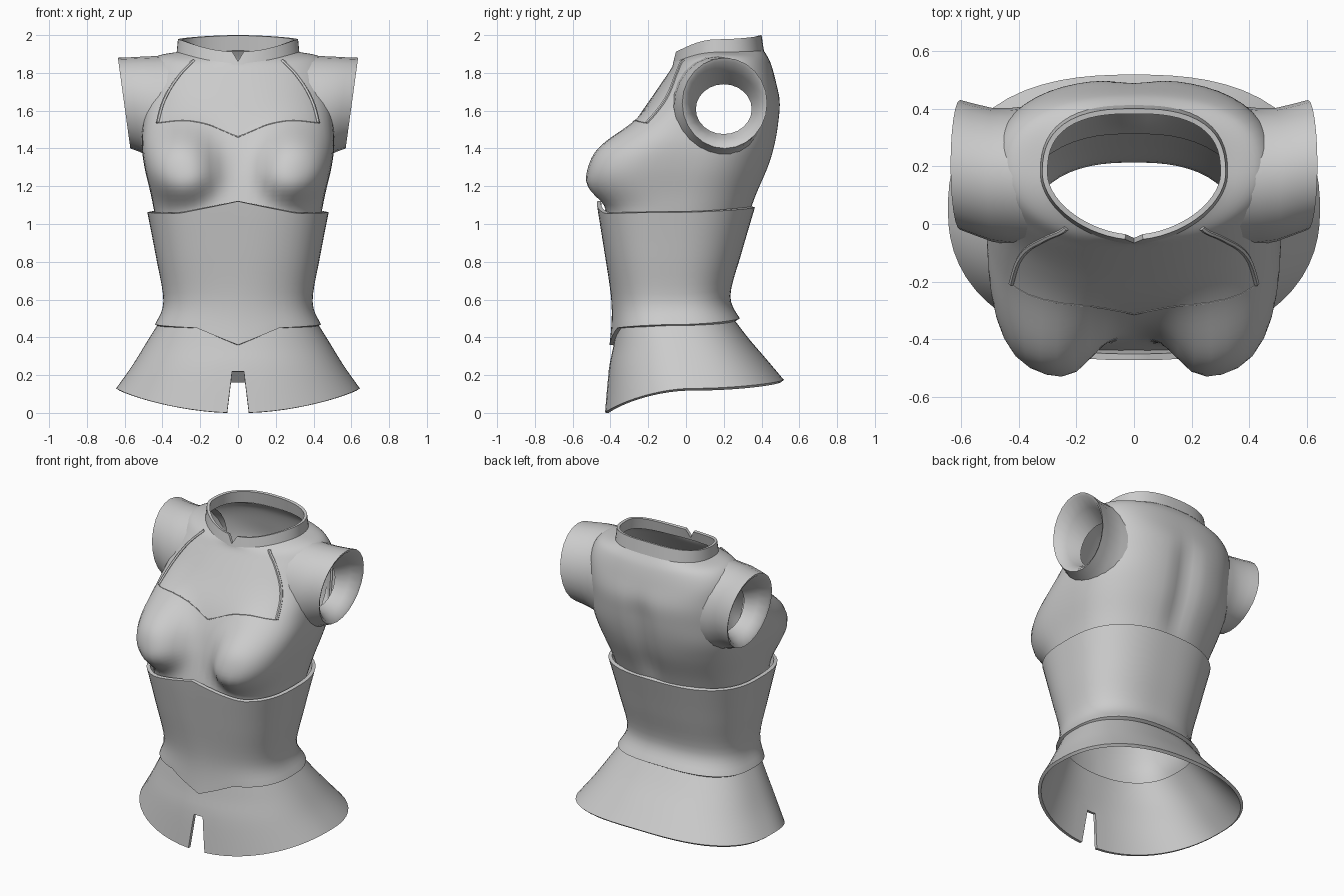
import bpy, bmesh, math
from mathutils import Vector
from mathutils.bvhtree import BVHTree

if "Cube" in bpy.data.objects:
    bpy.data.objects.remove(bpy.data.objects["Cube"])

N = 64
grey = bpy.data.materials.new("light_grey_cloth")
grey.diffuse_color = (0.6, 0.6, 0.6, 1)
grey.use_nodes = True
grey.node_tree.nodes["Principled BSDF"].inputs["Base Color"].default_value = grey.diffuse_color


def finish(name, bm, thickness=0.0, angle=40):
    me = bpy.data.meshes.new(name)
    bm.to_mesh(me)
    bm.free()
    ob = bpy.data.objects.new(name, me)
    bpy.context.collection.objects.link(ob)
    me.materials.append(grey)
    bpy.ops.object.select_all(action='DESELECT')
    bpy.context.view_layer.objects.active = ob
    ob.select_set(True)
    if thickness:
        mod = ob.modifiers.new("thickness", 'SOLIDIFY')
        mod.thickness = thickness
        mod.offset = -1
        bpy.ops.object.modifier_apply(modifier=mod.name)
    bpy.ops.object.shade_smooth_by_angle(angle=math.radians(angle))
    return ob


def spline(keys, sub):
    """Catmull-Rom rows through the key sections."""
    rows = []
    for i in range(len(keys) - 1):
        a, b, c, d = (keys[max(0, min(len(keys) - 1, i + k))] for k in (-1, 0, 1, 2))
        for s in range(sub):
            t = s / sub
            rows.append([0.5 * (2 * q + (r - p) * t + (2 * p - 5 * q + 4 * r - e) * t * t
                                + (3 * q - p - 3 * r + e) * t ** 3)
                         for p, q, r, e in zip(a, b, c, d)])
    return rows + [list(keys[-1])]


def section(key):
    """Closed outline: half width, side z, front y/z, back y/z, front/back roundness."""
    w, zs, yf, zf, yb, zb, nf, nb = key
    yc, pts = (yf + yb) / 2, []
    for i in range(N):
        t = 2 * math.pi * i / N
        s, c = math.sin(t), math.cos(t)
        n = nf if c > 0 else nb
        r = (abs(s) ** n + abs(c) ** n) ** (-1 / n)
        y = yc + abs(c) * r * ((yf if c > 0 else yb) - yc)
        z = zs + ((zf if c > 0 else zb) - zs) * c * c
        pts.append([w * s * r, y, z, c])
    return pts


def skin(rings):
    bm = bmesh.new()
    vs = [[bm.verts.new(p[:3]) for p in r] for r in rings]
    for a, b in zip(vs, vs[1:]):
        for i in range(len(a)):
            j = (i + 1) % len(a)
            bm.faces.new((a[i], a[j], b[j], b[i]))
    return bm, vs


# Bodice: lofted trunk with bust, spine groove and arm openings
keys = [
    (.435, 1.02, -.44, 1.02, .325, 1.02, 3.0, 2.4),
    (.46, 1.15, -.41, 1.15, .375, 1.15, 3.2, 2.4),
    (.495, 1.30, -.37, 1.30, .44, 1.30, 4.0, 2.4),
    (.51, 1.42, -.33, 1.42, .475, 1.42, 3.9, 2.5),
    (.505, 1.54, -.27, 1.54, .495, 1.54, 3.4, 2.5),
    (.495, 1.68, -.175, 1.68, .50, 1.65, 2.6, 2.5),
    (.485, 1.81, -.10, 1.79, .475, 1.76, 2.2, 2.5),
    (.435, 1.885, -.075, 1.83, .445, 1.86, 2.0, 2.5),
    (.325, 1.91, -.067, 1.855, .41, 1.92, 1.8, 2.6)]
rings = [section(k) for k in spline(keys, 6)]
for ring in rings:
    for p in ring:
        x, y, z, c = p
        if c > 0:
            u = abs(x) - .30
            u /= .175 if u < 0 else .24
            v = (z - 1.28) / (.22 if z > 1.28 else .165)
            p[1] -= .158 * math.exp(-(u * u + v * v) ** 1.7) * min(1, c * 3)
        else:
            p[1] -= .03 * math.exp(-(x / .07) ** 2 - ((z - 1.38) / .28) ** 4)
bm, _ = skin(rings)
surface = BVHTree.FromBMesh(bm)
holes = [f for f in bm.faces if abs(f.calc_center_median().x) > .3 and
         ((f.calc_center_median().y - .19) / .20) ** 2 +
         ((f.calc_center_median().z - 1.615) / .20) ** 2 < 1]
bmesh.ops.delete(bm, geom=holes, context='FACES')
finish("bodice", bm, .012)

# Collar: leaning band with a notch at the front
low = section((.325, 1.907, -.070, 1.845, .412, 1.92, 1.8, 2.6))
high = section((.318, 1.978, -.055, 1.912, .40, 2.0, 1.8, 2.6))
high[0][1:3] = -.066, 1.862
finish("collar", skin([low, high])[0], .018, 30)

# Corset: pointed at the top and bottom centre front
keys = [
    (.44, .468, -.385, .445, .285, .50, 2.6, 2.5),
    (.395, .59, -.388, .60, .235, .62, 2.6, 2.5),
    (.435, .83, -.432, .84, .295, .85, 2.8, 2.5),
    (.48, 1.062, -.472, 1.05, .365, 1.088, 3.0, 2.5)]
rows = spline(keys, 5)
rings = [section(k) for k in rows]
for r, ring in enumerate(rings):
    t = r / (len(rings) - 1)
    for p in ring:
        if p[3] > 0:
            p[2] += .07 * max(0, 1 - abs(p[0]) / .32) * t ** 3
            p[2] -= .085 * max(0, 1 - abs(p[0]) / .22) * (1 - t) ** 3
            p[1] -= .02 * max(0, 1 - abs(p[0]) / .22) * (1 - t) ** 3
finish("corset", skin(rings)[0], .022, 35)

# Peplum: flared skirt with a tapered slit at the front
keys = [
    (.645, .13, -.43, .0, .518, .175, 2.2, 2.5),
    (.56, .25, -.41, .22, .425, .285, 2.2, 2.5),
    (.48, .38, -.385, .35, .335, .39, 2.3, 2.5),
    (.405, .50, -.365, .46, .25, .50, 2.5, 2.5)]
rings = [section(k) for k in spline(keys, 4)]
for ring in rings:
    if ring[0][2] < .23:
        half = .03 + .028 * (.23 - ring[0][2]) / .23
        ring[1][0], ring[-1][0] = half, -half
        for k in (2, 3):
            ring[k][0] = max(ring[k][0], half + .03 * (k - 1))
            ring[-k][0] = -ring[k][0]
bm, vs = skin(rings)
slit = [f for f in bm.faces if f.calc_center_median().z < .22
        and abs(f.calc_center_median().x) < .06
        and f.calc_center_median().y < 0
        and any(abs(v.co.x) < .001 for v in f.verts)]
bmesh.ops.delete(bm, geom=slit, context='FACES')
finish("peplum", bm, .02, 35)


# Short sleeves: outer flare folding back to a narrower inner opening
def sleeve_ring(side, x, y, z, ry, rz, lean):
    out = []
    for i in range(24):
        t = 2 * math.pi * i / 24 * side
        out.append((side * (x + lean * math.sin(t)), y + ry * math.cos(t), z + rz * math.sin(t)))
    return out


for side, label in ((1, "right"), (-1, "left")):
    profile = [(.36, .165, 1.60, .245, .295, 0),
               (.43, .166, 1.610, .236, .279, .01),
               (.49, .170, 1.622, .232, .264, .02),
               (.55, .188, 1.632, .228, .250, .03),
               (.603, .205, 1.64, .225, .24, .033),
               (.595, .205, 1.64, .208, .222, .033),
               (.54, .205, 1.63, .178, .178, .02),
               (.455, .2, 1.608, .148, .132, 0)]
    bm, _ = skin([sleeve_ring(side, *p) for p in profile])
    bmesh.ops.recalc_face_normals(bm, faces=bm.faces)
    finish(label + "_sleeve", bm, 0, 40)


# Piped seams laid on the bodice surface
def seam(name, path, radius):
    pts = []
    for x, z in spline(path, 6):
        hit = surface.ray_cast(Vector((x, -2, z)), Vector((0, 1, 0)))[0]
        if hit and (not pts or (hit - pts[-1]).length > .004):
            pts.append(hit)
    rings = []
    for i, p in enumerate(pts):
        d = (pts[min(i + 1, len(pts) - 1)] - pts[max(i - 1, 0)]).normalized()
        a = d.cross(Vector((0, 1, 0))).normalized()
        b = d.cross(a)
        rings.append([p + radius * (math.cos(k * math.pi / 3) * a + math.sin(k * math.pi / 3) * b)
                      for k in range(6)])
    bm, vs = skin(rings)
    bm.faces.new(vs[0])
    bm.faces.new(vs[-1])
    bmesh.ops.recalc_face_normals(bm, faces=bm.faces)
    finish(name, bm, 0, 40)


raglan = [(.235, 1.865), (.30, 1.80), (.36, 1.715), (.40, 1.63), (.425, 1.535)]
neckline = [(0, 1.46), (.08, 1.495), (.17, 1.53), (.29, 1.548), (.425, 1.535)]
for side, label in ((1, "right"), (-1, "left")):
    seam(label + "_raglan_seam", [(side * x, z) for x, z in raglan], .010)
    seam(label + "_neckline_seam", [(side * x, z) for x, z in neckline], .003)
